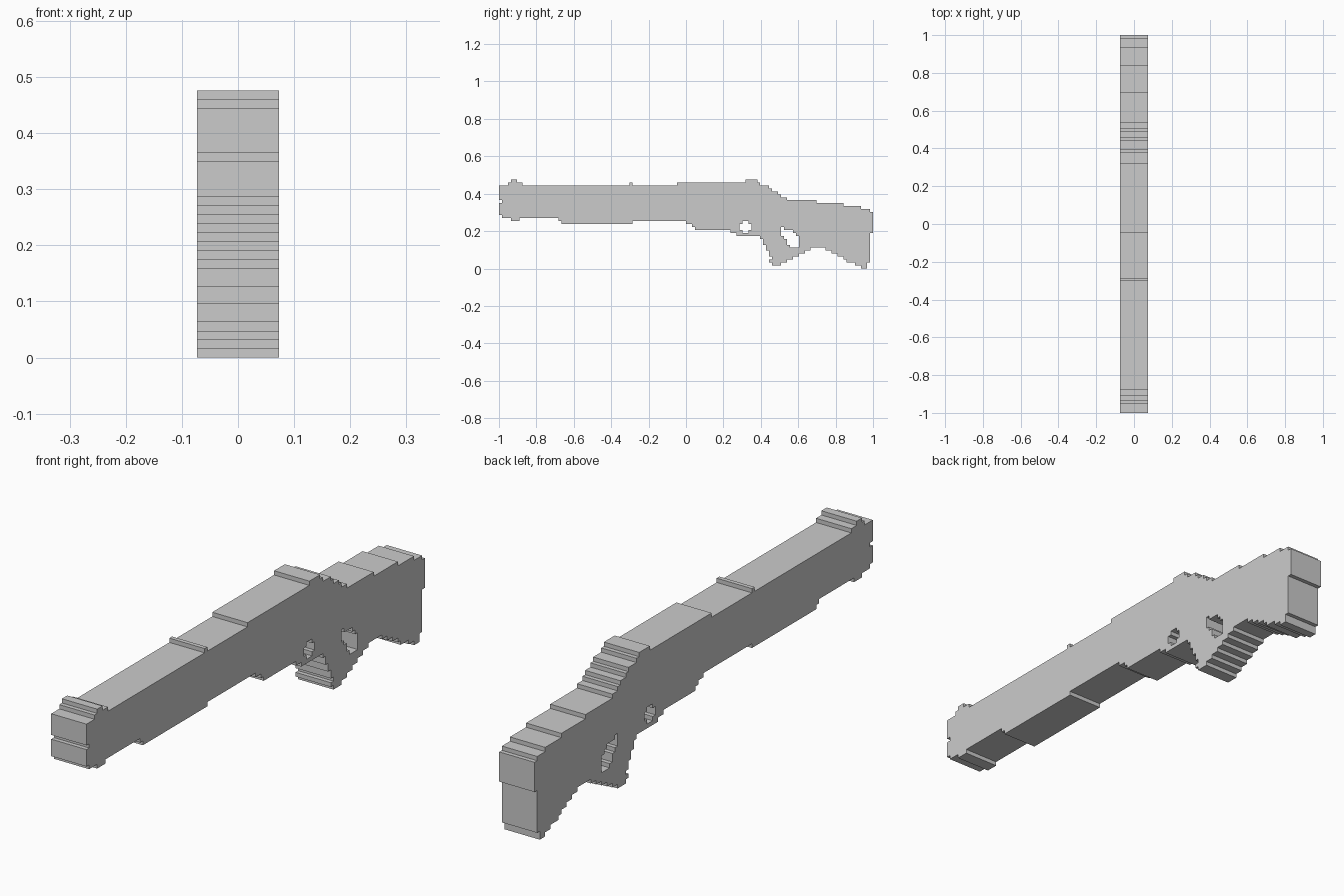
import bpy
import bmesh
from math import radians

if "Cube" in bpy.data.objects:
    bpy.data.objects.remove(bpy.data.objects["Cube"])

CELL = 1 / 63        # stair-step size: the length is 126 cells
HALF_WIDTH = 0.073


def stairs(corners):
    """Closed stepped loop: go along to y, then up or down to z, per corner."""
    pts, z = [], corners[-1][1]
    for y, nz in corners:
        pts += [(y, z), (y, nz)]
        z = nz
    return pts


def stepped_slab(name, loops):
    """Extrude stepped loops sideways; inner loops become through holes."""
    cu = bpy.data.curves.new(name + "_profile", 'CURVE')
    cu.dimensions = '2D'
    cu.fill_mode = 'BOTH'
    cu.extrude = HALF_WIDTH
    for loop in loops:
        pts = stairs(loop)
        sp = cu.splines.new('POLY')
        sp.points.add(len(pts) - 1)
        for p, (y, z) in zip(sp.points, pts):
            p.co = (y * CELL, z * CELL, 0, 1)
        sp.use_cyclic_u = True
    tmp = bpy.data.objects.new(name + "_profile", cu)
    bpy.context.collection.objects.link(tmp)
    dg = bpy.context.evaluated_depsgraph_get()
    me = bpy.data.meshes.new_from_object(tmp.evaluated_get(dg))
    bpy.data.objects.remove(tmp)

    # weld caps to walls, keep everything flat shaded
    bm = bmesh.new()
    bm.from_mesh(me)
    bmesh.ops.remove_doubles(bm, verts=bm.verts, dist=1e-5)
    bmesh.ops.recalc_face_normals(bm, faces=bm.faces)
    for f in bm.faces:
        f.smooth = False
    bm.to_mesh(me)
    bm.free()
    ob = bpy.data.objects.new(name, me)
    ob.rotation_euler = (radians(90), 0, radians(90))
    bpy.context.collection.objects.link(ob)
    return ob


# top edge: front sight, barrel, receiver, slope down to the stock
top = [(-60, 29), (-59, 30), (-57, 29), (-55, 28), (-19, 29), (-18, 28),
       (-3, 29), (20, 30), (24, 29), (25, 28), (28, 27), (29, 26), (31, 25),
       (32, 24), (34, 23), (44, 22), (53, 21), (59, 20), (62, 19)]
# rear end of the stock
butt = [(63, 12), (62, 2), (61, 0)]
# arch between stock and grip
arch = [(59, 1), (57, 2), (54, 3), (53, 4), (51, 5), (49, 6), (47, 7),
        (42, 6), (40, 5), (38, 4), (36, 3), (34, 2), (32, 1)]
# front of the grip
grip = [(29, 2), (28, 3), (29, 4), (28, 6), (27, 8), (26, 10), (25, 11)]
# underside of receiver and fore-end
under = [(17, 12), (15, 13), (3, 14), (2, 15), (0, 16), (-18, 15),
         (-42, 16), (-43, 17), (-56, 16), (-59, 17), (-62, 18)]
# front end with its small notch
front = [(-63, 22), (-62, 23), (-63, 28)]

# through openings
small_hole = [(21, 15), (22, 13), (21, 12), (19, 13), (18, 15), (19, 16)]
grip_hole = [(33, 13), (36, 12), (37, 11), (38, 7), (35, 8), (34, 10),
             (33, 11), (32, 14)]

stepped_slab("stepped_body",
             [top + butt + arch + grip + under + front, small_hole, grip_hole])
